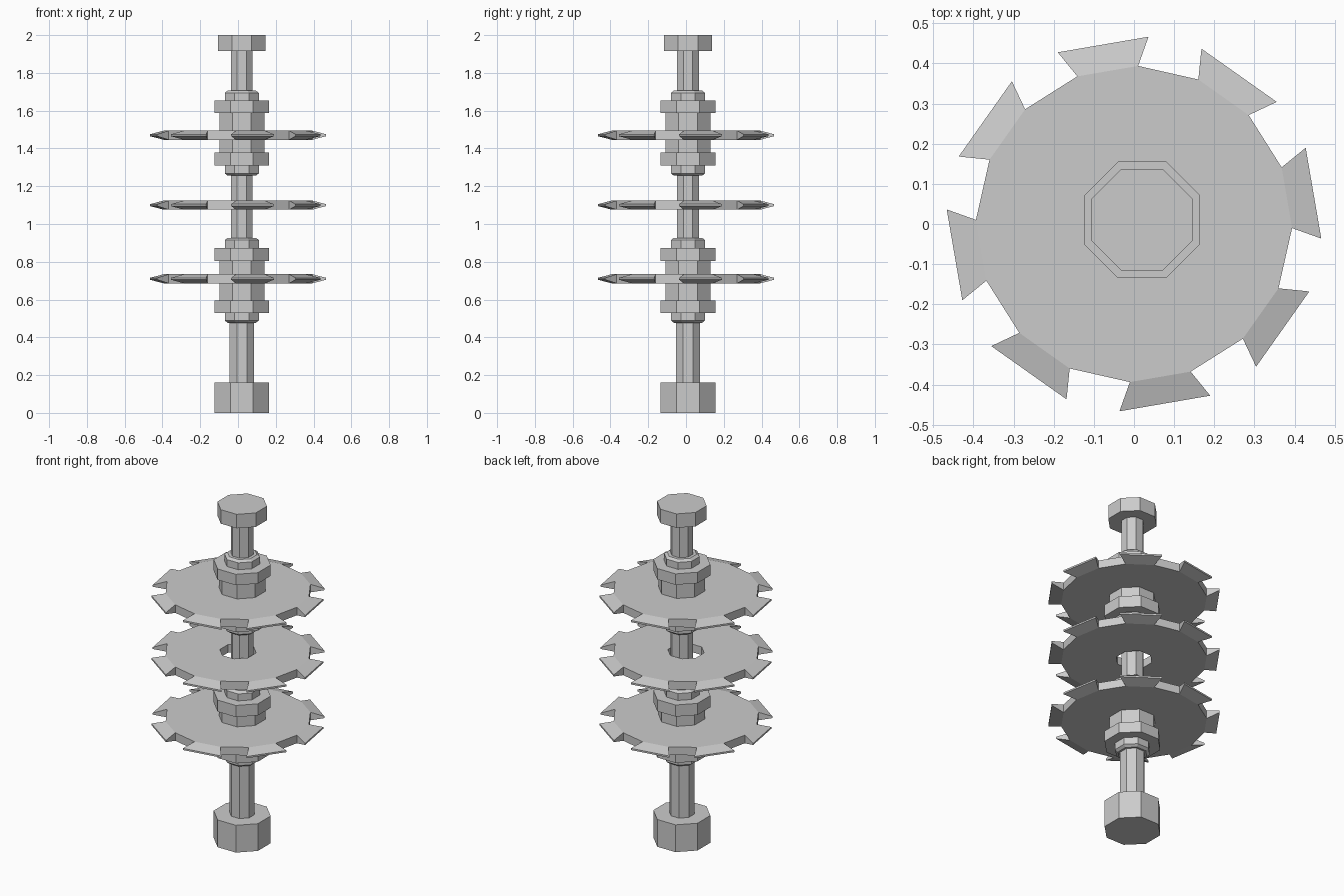
import bpy, bmesh
from math import cos, sin, radians

if "Cube" in bpy.data.objects:
    bpy.data.objects.remove(bpy.data.objects["Cube"])

CX, CY = 0.02, 0.0105          # spindle sits slightly off the blade centre
K = 1 / cos(radians(22.5))     # flat-to-corner ratio of an octagon


def octagon(name, rings):
    """Octagonal turned part from (half width, z) rings, bottom to top."""
    bm = bmesh.new()
    loops = []
    for w, z in rings:
        loops.append([bm.verts.new((CX + w * K * cos(radians(22.5 + 45 * i)),
                                    CY + w * K * sin(radians(22.5 + 45 * i)), z))
                      for i in range(8)])
    for a, b in zip(loops, loops[1:]):
        for i in range(8):
            j = (i + 1) % 8
            bm.faces.new((a[i], a[j], b[j], b[i]))
    bm.faces.new(loops[0][::-1])
    bm.faces.new(loops[-1])
    finish(name, bm)


def finish(name, bm):
    bmesh.ops.recalc_face_normals(bm, faces=bm.faces)
    me = bpy.data.meshes.new(name)
    bm.to_mesh(me)
    bm.free()
    ob = bpy.data.objects.new(name, me)
    bpy.context.collection.objects.link(ob)


def blade(name, z, half=0.024, tip=0.005):
    """Toothed disc with an octagonal hole and eight flared, tapering teeth."""
    bm = bmesh.new()

    def pt(r, deg, h):
        return bm.verts.new((r * cos(radians(deg)), r * sin(radians(deg)), z + h))

    def side(h, t):
        hole = [pt(0.1, 112.5 + 45 * i, h) for i in range(8)]
        rim = [pt(0.394, 111.0 + 22.5 * i, h) for i in range(16)]
        tips = [pt(0.468, 144.75 + 45 * (i // 2) + (14.2 if i % 2 else -14.2), t)
                for i in range(16)]
        return hole, rim, tips

    top, bot = side(half, tip), side(-half, -tip)
    for i in range(8):
        n, a, b, c = (i + 1) % 8, 2 * i, 2 * i + 1, (2 * i + 2) % 16
        for hole, rim, tips in (top, bot):
            bm.faces.new((hole[i], rim[a], rim[b], rim[c], hole[n]))
            bm.faces.new((rim[b], tips[a], tips[b], rim[c]))
        bm.faces.new((top[0][i], top[0][n], bot[0][n], bot[0][i]))
        # outline walls: gap, tooth flank, tooth edge, tooth flank
        path = [(1, a), (1, b), (2, a), (2, b), (1, c)]
        for (p, u), (q, v) in zip(path, path[1:]):
            bm.faces.new((top[p][u], top[q][v], bot[q][v], bot[p][u]))
    finish(name, bm)


def clamp(name, z0, z1, z2, z3, outward):
    """Small chamfered collar, nut and wide spacer; outward is +1 above the blade."""
    def part(label, rings):
        octagon(name + label, rings if outward > 0 else rings[::-1])
    part("_spacer", [(0.119, z0), (0.119, z1)])
    part("_nut", [(0.145, z1), (0.145, z2)])
    part("_collar", [(0.09, z2), (0.09, z3 - outward * 0.012), (0.075, z3)])


# spindle
octagon("base_block", [(0.145, 0), (0.145, 0.162)])
octagon("lower_shaft", [(0.064, 0.162), (0.064, 0.50)])
octagon("shaft", [(0.058, 0.50), (0.058, 1.917)])
octagon("top_head", [(0.126, 1.917), (0.126, 2.0)])

# blades
for label, z in (("lower", 0.71), ("middle", 1.10), ("upper", 1.47)):
    blade(label + "_blade", z)

# clamping nuts around the lower and upper blades
clamp("lower_under", 0.69, 0.594, 0.53, 0.477, -1)
clamp("lower_over", 0.73, 0.805, 0.874, 0.927, 1)
clamp("upper_under", 1.45, 1.378, 1.309, 1.256, -1)
clamp("upper_over", 1.49, 1.588, 1.653, 1.706, 1)
